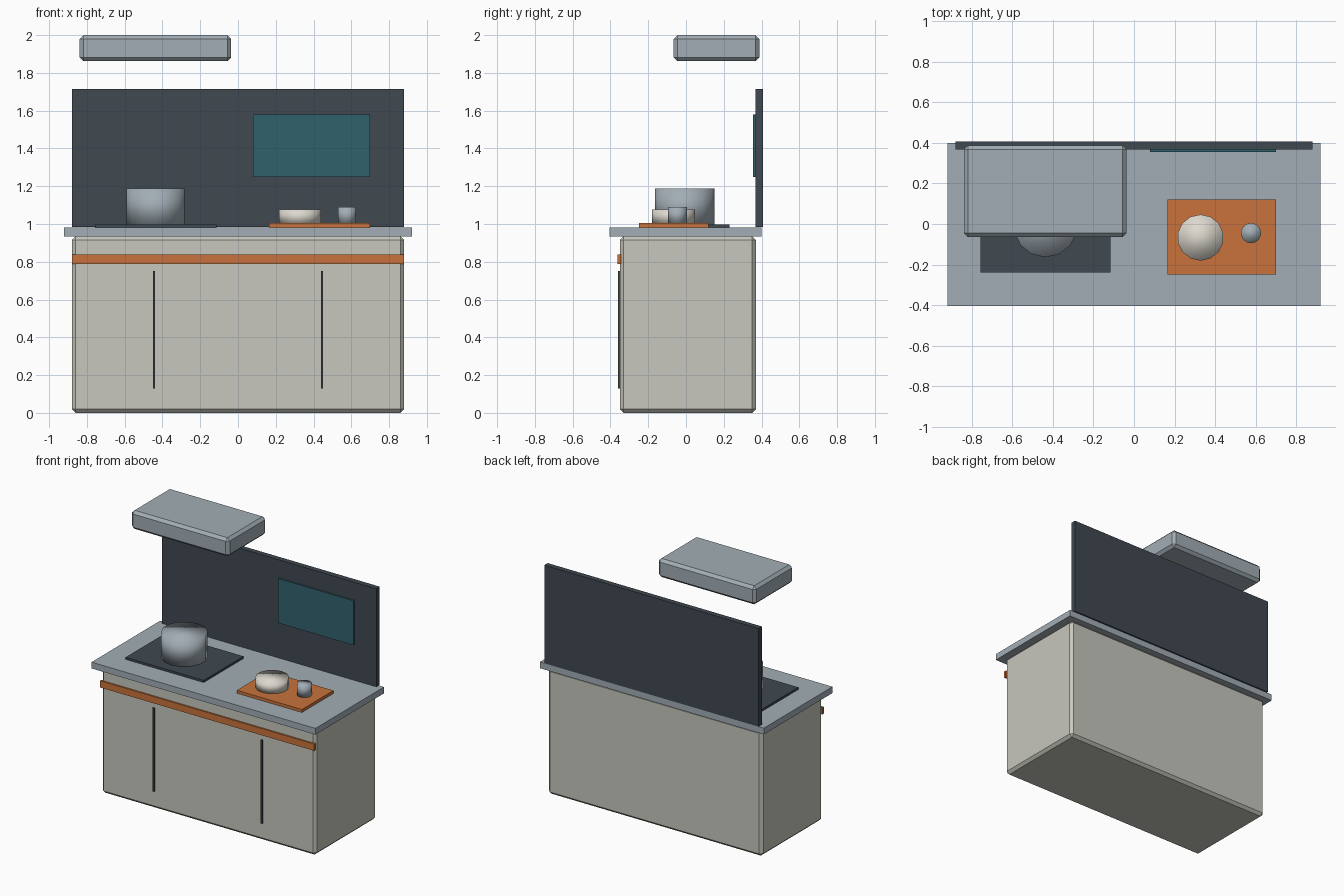
import bpy, bmesh
from mathutils import Vector, Matrix

if "Cube" in bpy.data.objects:
    bpy.data.objects.remove(bpy.data.objects["Cube"])


def material(name, rgb):
    m = bpy.data.materials.new(name)
    m.diffuse_color = (*rgb, 1)
    m.use_nodes = True
    m.node_tree.nodes["Principled BSDF"].inputs["Base Color"].default_value = m.diffuse_color
    return m


CREAM = material("cream", (0.57, 0.57, 0.51))
STEEL = material("steel", (0.36, 0.42, 0.46))
DARK = material("dark", (0.05, 0.065, 0.08))
ORANGE = material("orange", (0.58, 0.17, 0.045))
TEAL = material("teal", (0.03, 0.12, 0.15))
CERAMIC = material("ceramic", (0.72, 0.69, 0.62))


def finish(bm, name, mat, smooth=False):
    mesh = bpy.data.meshes.new(name)
    for f in bm.faces:
        f.smooth = smooth
    bm.to_mesh(mesh)
    bm.free()
    mesh.materials.append(mat)
    ob = bpy.data.objects.new(name, mesh)
    bpy.context.collection.objects.link(ob)
    return ob


def box(name, lo, hi, mat, bevel=0):
    lo, hi = Vector(lo), Vector(hi)
    bm = bmesh.new()
    bmesh.ops.create_cube(bm, size=1, matrix=Matrix.LocRotScale((lo + hi) / 2, None, hi - lo))
    ob = finish(bm, name, mat)
    if bevel:
        mod = ob.modifiers.new("chamfer", 'BEVEL')
        mod.width = bevel
        mod.segments = 1
    return ob


def drum(name, x, y, z0, z1, r, mat, sides=14):
    bm = bmesh.new()
    bmesh.ops.create_cone(bm, cap_ends=True, segments=sides, radius1=r, radius2=r, depth=z1 - z0,
                          matrix=Matrix.Translation((x, y, (z0 + z1) / 2)))
    return finish(bm, name, mat, smooth=True)


# cabinet, counter and wall panel
box("cabinet", (-0.88, -0.35, 0), (0.88, 0.37, 0.935), CREAM, 0.02)
box("countertop", (-0.92, -0.405, 0.935), (0.92, 0.40, 0.982), STEEL)
box("backsplash", (-0.88, 0.367, 0.985), (0.88, 0.407, 1.714), DARK)
box("wall_screen", (0.08, 0.356, 1.25), (0.70, 0.372, 1.58), TEAL)

# front trim and door handles
box("front_rail", (-0.88, -0.362, 0.788), (0.88, -0.345, 0.838), ORANGE)
for side, x in (("left", -0.445), ("right", 0.445)):
    box(side + "_handle", (x - 0.006, -0.36, 0.13), (x + 0.006, -0.345, 0.75), DARK)

# extractor hood
box("hood", (-0.838, -0.065, 1.862), (-0.036, 0.388, 2.0), STEEL, 0.02)

# worktop items
box("cooktop", (-0.757, -0.238, 0.98), (-0.115, 0.23, 0.998), DARK)
box("cutting_board", (0.165, -0.25, 0.98), (0.70, 0.12, 1.004), ORANGE)
drum("pot", -0.436, -0.007, 0.995, 1.187, 0.157, STEEL)
drum("bowl", 0.328, -0.067, 1.002, 1.076, 0.114, CERAMIC)
drum("cup", 0.577, -0.045, 1.002, 1.09, 0.05, STEEL)
